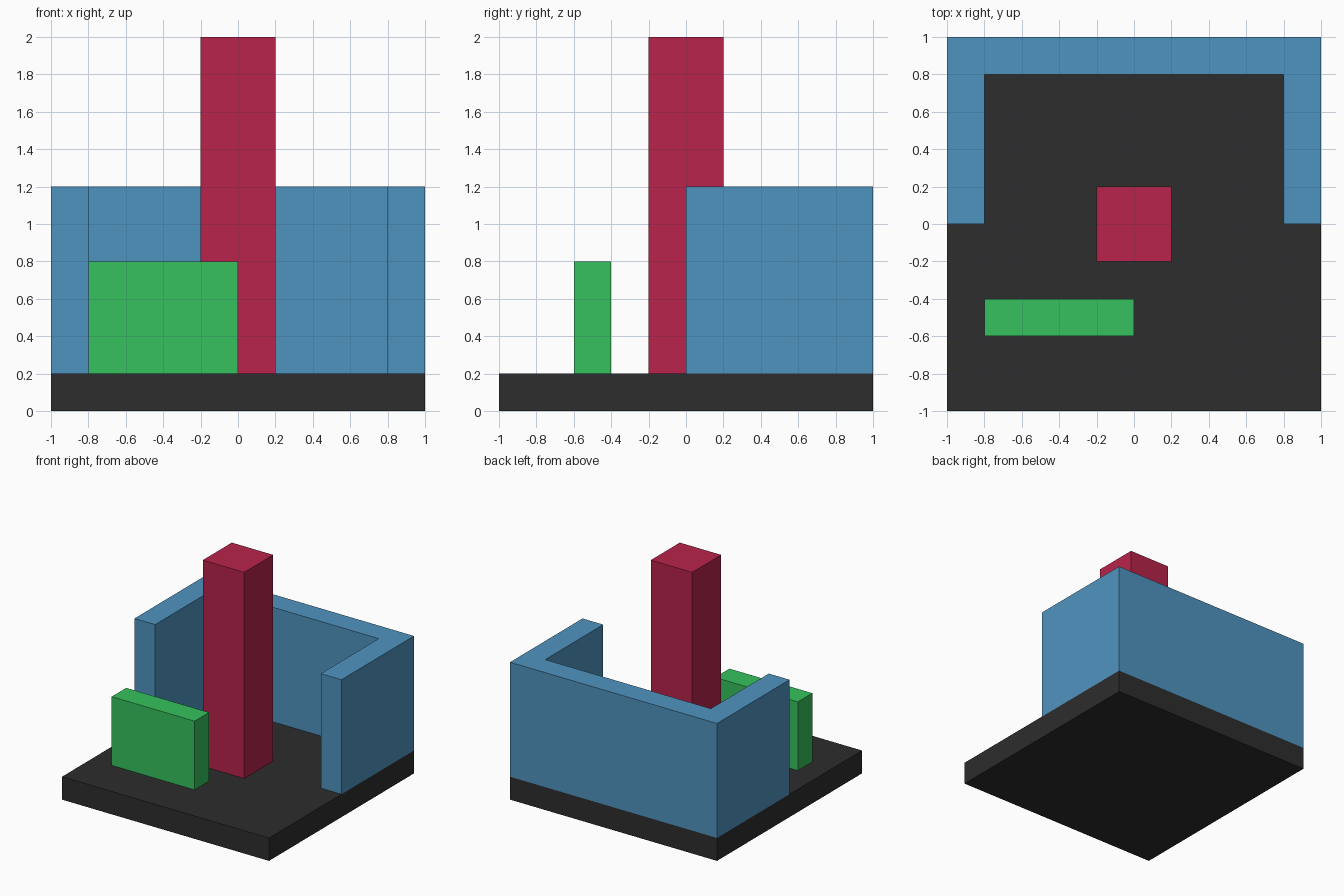
import bpy
import bmesh

cube = bpy.data.objects.get("Cube")
if cube:
    bpy.data.objects.remove(cube, do_unlink=True)


def material(name, rgb):
    """Flat material from 0-255 sRGB values, stored as linear."""
    lin = [((c / 255 + 0.055) / 1.055) ** 2.4 for c in rgb]
    mat = bpy.data.materials.new(name)
    mat.use_nodes = True
    mat.diffuse_color = (*lin, 1)
    bsdf = next(n for n in mat.node_tree.nodes if n.type == 'BSDF_PRINCIPLED')
    bsdf.inputs["Base Color"].default_value = (*lin, 1)
    return mat


def prism(name, outline, z0, z1, mat):
    """Extrude a counter-clockwise floor outline from z0 up to z1."""
    bm = bmesh.new()
    base = bm.faces.new([bm.verts.new((x, y, z0)) for x, y in outline])
    top = bmesh.ops.extrude_face_region(bm, geom=[base], use_keep_orig=True)
    verts = [v for v in top["geom"] if isinstance(v, bmesh.types.BMVert)]
    bmesh.ops.translate(bm, vec=(0, 0, z1 - z0), verts=verts)
    bmesh.ops.recalc_face_normals(bm, faces=bm.faces)
    mesh = bpy.data.meshes.new(name)
    bm.to_mesh(mesh)
    bm.free()
    mesh.materials.append(mat)
    obj = bpy.data.objects.new(name, mesh)
    bpy.context.collection.objects.link(obj)
    return obj


def rect(x0, x1, y0, y1):
    return [(x0, y0), (x1, y0), (x1, y1), (x0, y1)]


charcoal = material("charcoal", (45, 45, 45))
blue = material("blue", (79, 148, 192))
crimson = material("crimson", (184, 35, 75))
green = material("green", (54, 193, 93))

# Square floor slab
prism("floor_slab", rect(-1, 1, -1, 1), 0, 0.2, charcoal)

# U-shaped wall around the back half, open to the front
u_outline = [(-1, 0), (-0.8, 0), (-0.8, 0.8), (0.8, 0.8),
             (0.8, 0), (1, 0), (1, 1), (-1, 1)]
prism("back_wall", u_outline, 0.2, 1.2, blue)

# Tall central pillar
prism("pillar", rect(-0.2, 0.2, -0.2, 0.2), 0.2, 2, crimson)

# Low screen in front, on the right
prism("front_screen", rect(-0.8, 0, -0.6, -0.4), 0.2, 0.8, green)
